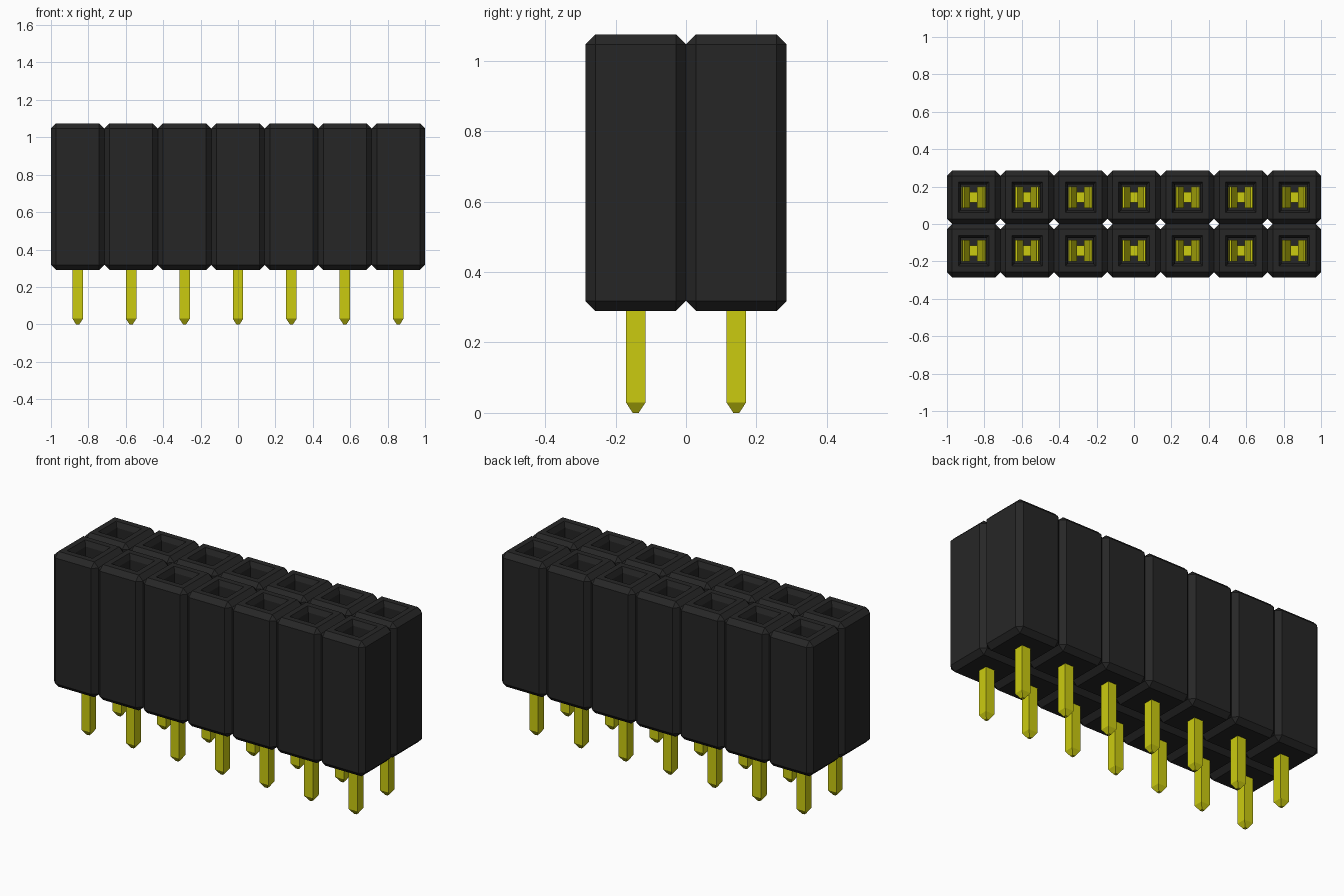
import bpy
import bmesh
from mathutils import Matrix

if "Cube" in bpy.data.objects:
    bpy.data.objects.remove(bpy.data.objects["Cube"], do_unlink=True)

COLUMNS = 7
PITCH = 2 / COLUMNS
BODY_BOTTOM, BODY_TOP = 0.29, 1.075
CHAMFER = 0.028
FLOOR = 0.40          # bottom of each socket hole


def material(name, rgb):
    m = bpy.data.materials.new(name)
    m.use_nodes = True
    m.diffuse_color = (*rgb, 1)
    m.node_tree.nodes["Principled BSDF"].inputs["Base Color"].default_value = (*rgb, 1)
    return m


def finish(bm, name, mat):
    bmesh.ops.recalc_face_normals(bm, faces=bm.faces)
    me = bpy.data.meshes.new(name)
    bm.to_mesh(me)
    bm.free()
    me.materials.append(mat)
    return me


def add_box(bm, lo, hi):
    size = [b - a for a, b in zip(lo, hi)]
    mid = [(a + b) / 2 for a, b in zip(lo, hi)]
    mtx = Matrix.Translation(mid) @ Matrix.Diagonal((*size, 1))
    return bmesh.ops.create_cube(bm, size=1, matrix=mtx)["verts"]


black = material("black plastic", (0.0194, 0.0194, 0.0194))
gold = material("yellow metal", (0.60, 0.60, 0.005))


def housing_mesh():
    # Chamfered block with a square, funnel-mouthed hole from the top
    bm = bmesh.new()
    h = PITCH / 2
    add_box(bm, (-h, -h, BODY_BOTTOM), (h, h, BODY_TOP))
    bmesh.ops.bevel(bm, geom=bm.edges[:], offset=CHAMFER, segments=1,
                    affect='EDGES', profile=0.5)
    top = max(bm.faces, key=lambda f: f.calc_center_median().z)
    for thickness, depth in ((0.033, 0), (0.014, -0.03),
                             (0.0005, FLOOR - BODY_TOP + 0.03)):
        bmesh.ops.inset_individual(bm, faces=[top], thickness=thickness, depth=depth,
                                   use_even_offset=True)
    return finish(bm, "housing", black)


def pin_mesh():
    # Square pin with a tapered lower tip
    bm = bmesh.new()
    r = 0.028
    add_box(bm, (-r, -r, 0.03), (r, r, FLOOR + 0.02))
    bottom = min(bm.faces, key=lambda f: f.calc_center_median().z)
    tip = bmesh.ops.extrude_discrete_faces(bm, faces=[bottom])["faces"][0]
    for v in tip.verts:
        v.co = (v.co.x * 0.3, v.co.y * 0.3, 0)
    return finish(bm, "pin", gold)


def contact_mesh():
    # Two mirrored leaf springs that pinch inward and flare at the mouth
    bm = bmesh.new()
    path = [(0.060, FLOOR + 0.004), (0.058, 0.55), (0.024, 0.78), (0.056, 0.90)]
    t, w = 0.010, 0.058
    for side in (-1, 1):
        rings = []
        for x, z in path:
            rings.append([bm.verts.new((side * px, py, z)) for px, py in
                          ((x - t / 2, -w), (x + t / 2, -w), (x + t / 2, w), (x - t / 2, w))])
        for a, b in zip(rings, rings[1:]):
            for i in range(4):
                j = (i + 1) % 4
                bm.faces.new((a[i], a[j], b[j], b[i]))
        bm.faces.new(rings[0])
        bm.faces.new(rings[-1])
    # Narrow bridge joining the leaves to the pin
    add_box(bm, (-0.058, -0.027, FLOOR + 0.004), (0.058, 0.027, FLOOR + 0.024))
    return finish(bm, "contact", gold)


# Repeat the cell over two rows of seven
parts = {"housing": housing_mesh(), "pin": pin_mesh(), "contact": contact_mesh()}
for row, y in (("front", -PITCH / 2), ("back", PITCH / 2)):
    for col in range(COLUMNS):
        x = (col - (COLUMNS - 1) / 2) * PITCH
        for part, mesh in parts.items():
            ob = bpy.data.objects.new(f"{row}_{part}_{col + 1}", mesh)
            ob.location = (x, y, 0)
            bpy.context.scene.collection.objects.link(ob)
